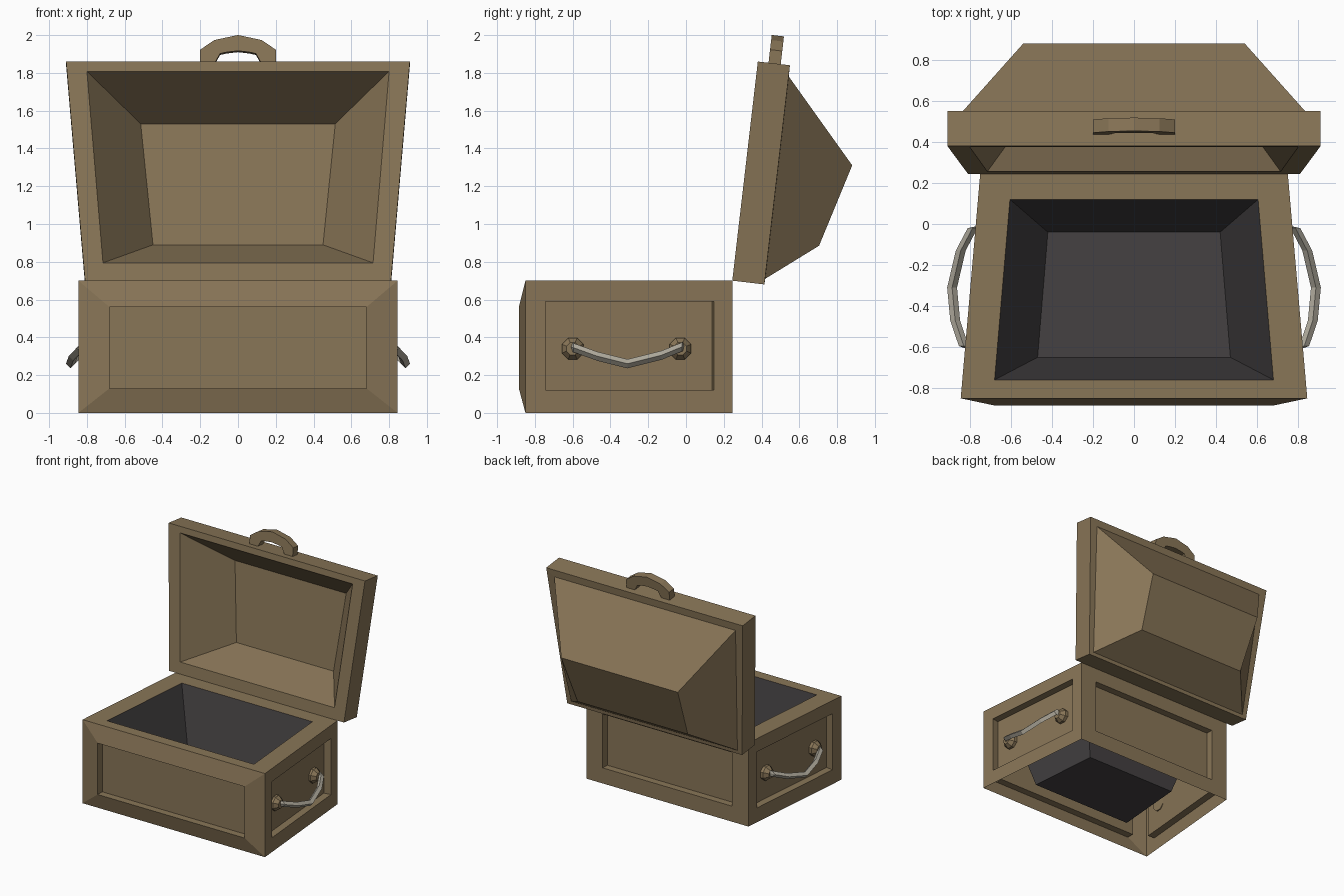
import bpy, bmesh, math
from mathutils import Vector

if "Cube" in bpy.data.objects:
    bpy.data.objects.remove(bpy.data.objects["Cube"])


def material(name, rgb):
    m = bpy.data.materials.new(name)
    m.diffuse_color = (*rgb, 1)
    m.use_nodes = True
    m.node_tree.nodes["Principled BSDF"].inputs["Base Color"].default_value = m.diffuse_color
    return m


BROWN = material("brown_wood", (0.25, 0.18, 0.096))
DARK = material("dark_lining", (0.058, 0.053, 0.055))
GREY = material("pale_metal", (0.44, 0.41, 0.34))


def loft(bm, rings, cap_start=False, cap_end=False):
    """Skin consecutive rings of points with quads."""
    rows = [[bm.verts.new(p) for p in r] for r in rings]
    n = len(rows[0])
    for a, b in zip(rows, rows[1:]):
        for i in range(n):
            j = (i + 1) % n
            bm.faces.new((a[i], a[j], b[j], b[i]))
    if cap_start:
        bm.faces.new(rows[0][::-1])
    if cap_end:
        bm.faces.new(rows[-1])


def finish(bm, name, mat, recalc=False):
    bmesh.ops.remove_doubles(bm, verts=bm.verts, dist=0.0005)
    if recalc:
        bmesh.ops.recalc_face_normals(bm, faces=bm.faces)
    me = bpy.data.meshes.new(name)
    bm.to_mesh(me)
    bm.free()
    me.materials.append(mat)
    ob = bpy.data.objects.new(name, me)
    bpy.context.collection.objects.link(ob)
    return ob


def side_x(y):
    """Half width of the tapering box at depth y."""
    return 0.845 - (y + 0.85) * 0.0868


H, FRONT, BACK, REC = 0.70, -0.85, 0.245, 0.06


def plan(hw_front, y_front, hw_back, y_back, z):
    return [(-hw_front, y_front, z), (hw_front, y_front, z),
            (hw_back, y_back, z), (-hw_back, y_back, z)]


def front_ring(hw, y, z0, z1):
    return [(-hw, y, z0), (hw, y, z0), (hw, y, z1), (-hw, y, z1)]


# Box shell: four framed, recessed walls and a top rim, open underneath
bm = bmesh.new()
loft(bm, [front_ring(0.845, FRONT, 0, H), front_ring(0.68, -0.885, 0.13, 0.56),
          front_ring(0.68, -0.885 + REC, 0.13, 0.56)], cap_end=True)
back = [front_ring(side_x(BACK), BACK, 0, H), front_ring(0.60, BACK, 0.13, 0.58),
        front_ring(0.60, BACK - REC, 0.13, 0.58)]
loft(bm, [r[::-1] for r in back], cap_end=True)
for s in (1, -1):
    rings = []
    for y0, y1, z0, z1, d in ((FRONT, BACK, 0, H, 0), (-0.745, 0.147, 0.12, 0.59, 0),
                              (-0.745, 0.147, 0.12, 0.59, REC)):
        ring = [(s * (side_x(y) - d), y - d * 0.15, z)
                for y, z in ((y0, z0), (y1, z0), (y1, z1), (y0, z1))]
        rings.append(ring[::s])
    loft(bm, rings, cap_end=True)
opening = plan(0.68, -0.76, 0.605, 0.12, H)
loft(bm, [plan(side_x(FRONT), FRONT, side_x(BACK), BACK, H), opening])
finish(bm, "chest_box", BROWN)

# Dark tapering lining
bm = bmesh.new()
loft(bm, [opening, plan(0.47, -0.65, 0.42, -0.04, 0.08)], cap_end=True)
finish(bm, "lining_tub", DARK)

# Lid coordinates: u runs up from the hinge, w runs backwards
TILT = math.radians(6.65)


def lid(x, u, w):
    return (x, 0.245 + u * math.sin(TILT) + w * math.cos(TILT),
            0.70 + u * math.cos(TILT) - w * math.sin(TILT))


def lid_ring(hw0, u0, w0, hw1, u1, w1):
    return [lid(-hw0, u0, w0), lid(hw0, u0, w0), lid(hw1, u1, w1), lid(-hw1, u1, w1)]


# Lid: hollow, frame and faceted back in one closed skin
bm = bmesh.new()
loft(bm, [lid_ring(0.45, 0.232, 0.352, 0.515, 0.877, 0.352),
          lid_ring(0.715, 0.095, 0, 0.80, 1.116, 0),
          lid_ring(0.81, 0, 0, 0.91, 1.168, 0),
          lid_ring(0.81, 0, 0.171, 0.91, 1.168, 0.171),
          lid_ring(0.77, 0.03, 0.172, 0.84, 1.108, 0.172),
          lid_ring(0.51, 0.237, 0.435, 0.54, 0.68, 0.56)],
     cap_start=True, cap_end=True)
finish(bm, "lid", BROWN, recalc=True)

# Arched lid handle
half = [((0.20, 1.155), (0.13, 1.155)), ((0.20, 1.238), (0.095, 1.217)),
        ((0.125, 1.289), (0.06, 1.225))]
arch = half + [((0, 1.316), (0, 1.232))] + \
    [tuple((-x, u) for x, u in pair) for pair in half[::-1]]
bm = bmesh.new()
loft(bm, [[lid(*o, 0.057), lid(*i, 0.057), lid(*i, 0.122), lid(*o, 0.122)]
          for o, i in arch], cap_start=True, cap_end=True)
finish(bm, "lid_handle", BROWN, recalc=True)

# Side handles and their eight-sided mounts
PATH = [(0.79, -0.61, 0.35), (0.83, -0.595, 0.345), (0.872, -0.47, 0.30),
        (0.887, -0.31, 0.26), (0.845, -0.13, 0.305), (0.787, -0.02, 0.35),
        (0.74, -0.01, 0.355)]
R = 0.024
for s, label in ((1, "right"), (-1, "left")):
    bm = bmesh.new()
    loft(bm, [[(s * (x + a), y, z + b) for a, b in ((R, 0), (0, R), (-R, 0), (0, -R))]
              for x, y, z in PATH], cap_start=True, cap_end=True)
    finish(bm, label + "_handle", GREY, recalc=True)
    bm = bmesh.new()
    for y in (-0.60, -0.03):
        x0 = side_x(y) - REC
        loft(bm, [[(s * (x0 + dx), y + r * math.cos(t), 0.34 + r * math.sin(t))
                   for t in [(k + 0.5) * math.pi / 4 for k in range(8)]]
                  for dx, r in ((-0.01, 0.062), (0.02, 0.062), (0.055, 0.035))],
             cap_start=True, cap_end=True)
    finish(bm, label + "_handle_mounts", BROWN, recalc=True)
